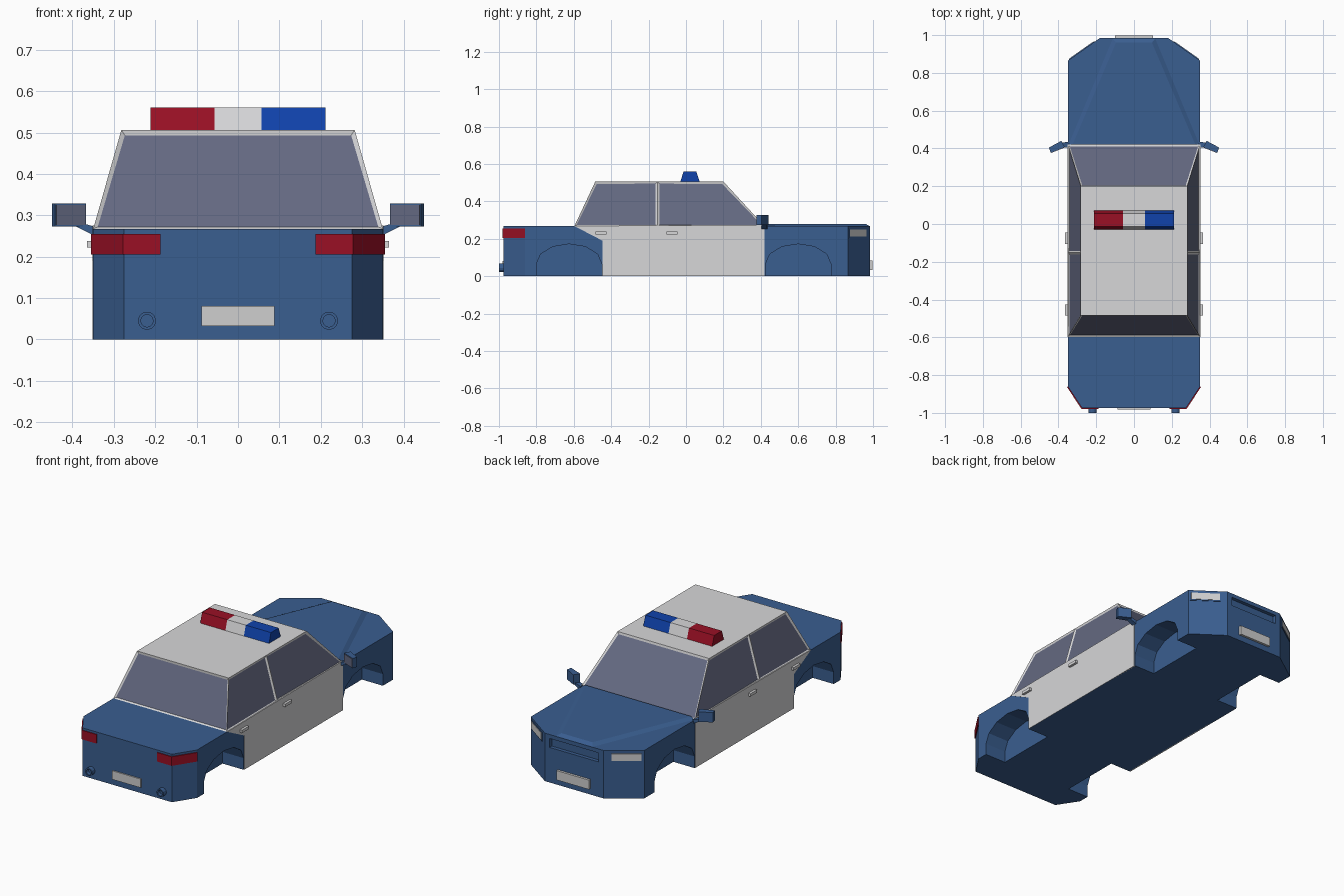
import bpy, bmesh, math
from mathutils import Vector

if "Cube" in bpy.data.objects:
    bpy.data.objects.remove(bpy.data.objects["Cube"])


def material(name, rgb):
    m = bpy.data.materials.new(name)
    m.diffuse_color = (*rgb, 1)
    m.use_nodes = True
    m.node_tree.nodes["Principled BSDF"].inputs["Base Color"].default_value = m.diffuse_color
    return m


BLUE = material("body blue", (0.042, 0.112, 0.279))
WHITE = material("panel white", (0.68, 0.68, 0.69))
GLASS = material("window glass", (0.127, 0.141, 0.22))
RED = material("light red", (0.32, 0.005, 0.018))
BEACON = material("beacon blue", (0.005, 0.055, 0.41))
PLATE = material("plate grey", (0.62, 0.62, 0.62))


def finish(name, bm, *mats):
    bmesh.ops.recalc_face_normals(bm, faces=bm.faces)
    me = bpy.data.meshes.new(name)
    bm.to_mesh(me)
    bm.free()
    ob = bpy.data.objects.new(name, me)
    bpy.context.collection.objects.link(ob)
    for m in mats:
        me.materials.append(m)
    return ob


def loft(name, a, b, mat):
    """Solid between two matching loops of points."""
    bm = bmesh.new()
    va, vb = [bm.verts.new(p) for p in a], [bm.verts.new(p) for p in b]
    bm.faces.new(va)
    bm.faces.new(vb)
    for i in range(len(va)):
        j = (i + 1) % len(va)
        bm.faces.new((va[i], va[j], vb[j], vb[i]))
    return finish(name, bm, mat)


def plan(name, pts, z0, z1, mat):
    return loft(name, [(x, y, z0) for x, y in pts], [(x, y, z1) for x, y in pts], mat)


def side(name, pts, x0, x1, mat):
    return loft(name, [(x0, y, z) for y, z in pts], [(x1, y, z) for y, z in pts], mat)


def box(name, x0, x1, y0, y1, z0, z1, mat):
    return plan(name, [(x0, y0), (x1, y0), (x1, y1), (x0, y1)], z0, z1, mat)


def cut(ob, cutter):
    mod = ob.modifiers.new("cut", 'BOOLEAN')
    mod.operation = 'DIFFERENCE'
    mod.solver = 'EXACT'
    mod.object = cutter
    bpy.context.view_layer.objects.active = ob
    bpy.ops.object.modifier_apply(modifier=mod.name)
    bpy.data.objects.remove(cutter)


# Lower body with cut corners
half = [(0.275, -0.975), (0.35, -0.86), (0.35, 0.865), (0.18, 0.985)]
body = plan("body", half + [(-x, y) for x, y in reversed(half)], 0, 0.267, BLUE)

# Wheel arches and grille recess
for cy in (-0.625, 0.6):
    arc = [(cy + 0.175 * math.cos(math.pi * i / 6), 0.065 + 0.107 * math.sin(math.pi * i / 6))
           for i in range(7)]
    profile = [(cy + 0.175, -0.05)] + arc + [(cy - 0.175, -0.05)]
    for s in (-1, 1):
        cut(body, side("arch_cutter", profile, s * 0.22, s * 0.4, BLUE))
cut(body, box("grille_cutter", -0.15, 0.15, 0.965, 1.05, 0.195, 0.245, BLUE))

# Raised bonnet panel
loft("bonnet", [(-0.35, 0.42, 0.265), (0.35, 0.42, 0.265), (0.115, 0.985, 0.265), (-0.115, 0.985, 0.265)],
     [(-0.325, 0.42, 0.28), (0.325, 0.42, 0.28), (0.095, 0.96, 0.28), (-0.095, 0.96, 0.28)], BLUE)

# Cabin with inset windows
bm = bmesh.new()
ring = {}
for s in (-1, 1):
    for i, (yb, yt) in enumerate(((-0.597, -0.485), (-0.152, -0.152), (0.42, 0.2))):
        ring[s, i] = (bm.verts.new((s * 0.35, yb, 0.267)), bm.verts.new((s * 0.282, yt, 0.506)))
walls = []
for a, b in (((-1, 0), (1, 0)), ((1, 0), (1, 1)), ((1, 1), (1, 2)),
             ((1, 2), (-1, 2)), ((-1, 2), (-1, 1)), ((-1, 1), (-1, 0))):
    walls.append(bm.faces.new((ring[a][0], ring[b][0], ring[b][1], ring[a][1])))
order = [(-1, 0), (1, 0), (1, 1), (1, 2), (-1, 2), (-1, 1)]
bm.faces.new([ring[k][1] for k in order])
bm.faces.new([ring[k][0] for k in reversed(order)])
bmesh.ops.recalc_face_normals(bm, faces=bm.faces)
bmesh.ops.inset_individual(bm, faces=walls, thickness=0.014, depth=-0.006)
for f in walls:
    f.material_index = 1
finish("cabin", bm, WHITE, GLASS)

# Roof light bar
for name, x0, x1, mat in (("beacon_red", -0.212, -0.057, RED), ("beacon_middle", -0.057, 0.057, WHITE),
                          ("beacon_blue", 0.057, 0.212, BEACON)):
    side(name, [(-0.03, 0.505), (0.073, 0.505), (0.055, 0.56), (-0.013, 0.56)], x0, x1, mat)

# Number plates
box("rear_plate", -0.088, 0.088, -0.982, -0.97, 0.033, 0.081, PLATE)
box("front_plate", -0.1, 0.1, 0.98, 0.998, 0.033, 0.085, PLATE)

for s, tag in ((-1, "left"), (1, "right")):
    # White door panels
    side("doors_" + tag, [(-0.447, 0), (0.42, 0), (0.42, 0.275), (-0.597, 0.268), (-0.447, 0.19)],
         s * 0.345, s * 0.352, WHITE)

    # Door handles
    for i, y in enumerate((-0.485, -0.105)):
        box(f"handle_{tag}_{i}", s * 0.35, s * 0.365, y, y + 0.06, 0.222, 0.238, WHITE)

    # Tail lights wrapping the corners
    outer = [(0.187, -0.98), (0.278, -0.98), (0.355, -0.862)]
    inner = [(0.345, -0.86), (0.272, -0.97), (0.187, -0.97)]
    plan("tail_light_" + tag, [(s * x, y) for x, y in outer + inner], 0.205, 0.255, RED)

    # Headlights on the front corners, with a blue surround
    p, q = Vector((0.18, 0.985)), Vector((0.35, 0.865))
    n = Vector((0.12, 0.17)).normalized()
    for name, t0, t1, z0, z1, d in (("headlight_", 0.2, 0.93, 0.211, 0.25, 0.005),
                                    ("headlight_rim_", 0.17, 0.96, 0.205, 0.256, 0.003)):
        a, b = p.lerp(q, t0), p.lerp(q, t1)
        pts = [a + n * d, b + n * d, b - n * 0.005, a - n * 0.005]
        plan(name + tag, [(s * v.x, v.y) for v in pts], z0, z1, PLATE if name == "headlight_" else BLUE)

    # Exhaust pipes: hollow rings
    bm = bmesh.new()
    loops = []
    for r, y in ((0.022, -0.97), (0.022, -1.0), (0.015, -1.0), (0.015, -0.98)):
        loops.append([bm.verts.new((s * 0.22 + r * math.cos(math.tau * i / 12), y,
                                    0.045 + r * math.sin(math.tau * i / 12))) for i in range(12)])
    for a, b in zip(loops, loops[1:]):
        for i in range(12):
            j = (i + 1) % 12
            bm.faces.new((a[i], a[j], b[j], b[i]))
    bm.faces.new(loops[0])
    bm.faces.new(loops[-1])
    finish("exhaust_" + tag, bm, BLUE)

    # Wing mirrors: swept housing, glass facing the rear, arm
    shape = [(0.367, 0.408), (0.385, 0.44), (0.45, 0.405), (0.442, 0.378)]
    plan("mirror_" + tag, [(s * x, y) for x, y in shape], 0.273, 0.328, BLUE)
    glass = [(0.37, 0.408), (0.369, 0.404), (0.439, 0.376), (0.44, 0.381)]
    plan("mirror_glass_" + tag, [(s * x, y) for x, y in glass], 0.276, 0.325, GLASS)
    loft("mirror_arm_" + tag,
         [(s * 0.345, y, z) for y, z in ((0.405, 0.25), (0.435, 0.25), (0.435, 0.272), (0.405, 0.272))],
         [(s * 0.39, y, z) for y, z in ((0.405, 0.272), (0.43, 0.272), (0.43, 0.285), (0.405, 0.285))], BLUE)
